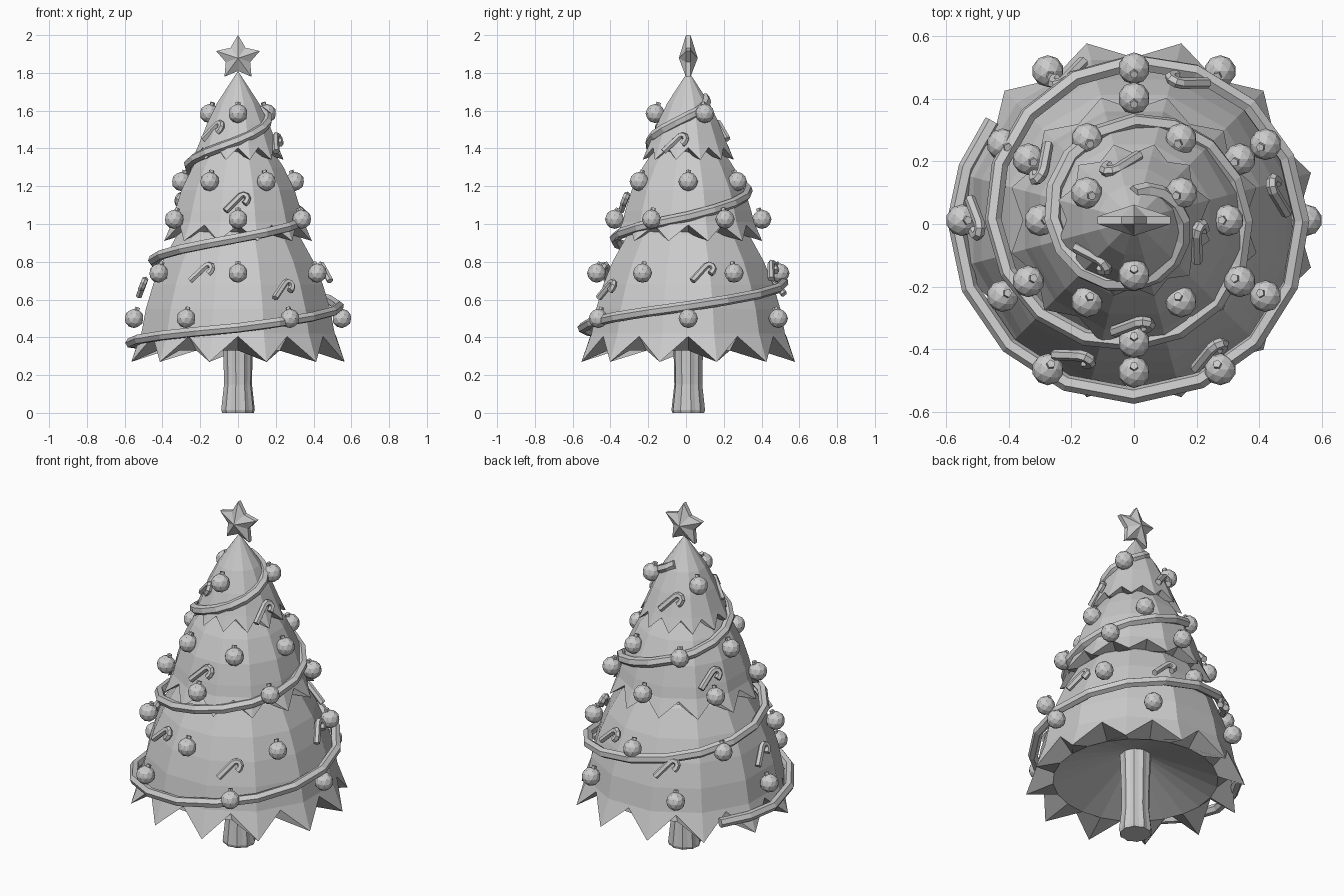
import bpy, bmesh
from math import sin, cos, pi, radians
from mathutils import Vector, Matrix

if "Cube" in bpy.data.objects:
    bpy.data.objects.remove(bpy.data.objects["Cube"])

CY = 0.012  # the whole tree sits slightly behind the origin


def add_mesh(name, bm):
    bmesh.ops.recalc_face_normals(bm, faces=bm.faces)
    me = bpy.data.meshes.new(name)
    bm.to_mesh(me)
    bm.free()
    ob = bpy.data.objects.new(name, me)
    bpy.context.collection.objects.link(ob)
    return ob


def loft(bm, rings):
    # bridge rings of points; a one-point ring becomes a tip
    vs = [[bm.verts.new(p) for p in r] for r in rings]
    for a, b in zip(vs, vs[1:]):
        n = max(len(a), len(b))
        for i in range(n):
            j = (i + 1) % n
            if len(a) == 1:
                bm.faces.new((a[0], b[j], b[i]))
            elif len(b) == 1:
                bm.faces.new((a[i], a[j], b[0]))
            else:
                bm.faces.new((a[i], a[j], b[j], b[i]))
    return vs


def ring(r_even, z_even, r_odd, z_odd, n=24, start=15):
    pts = []
    for i in range(n):
        r, z = (r_odd, z_odd) if i % 2 else (r_even, z_even)
        a = radians(start + i * 360 / n)
        pts.append((r * cos(a), r * sin(a) + CY, z))
    return pts


def tube(name, pts, radius):
    cu = bpy.data.curves.new(name, 'CURVE')
    cu.dimensions = '3D'
    cu.bevel_depth = radius
    cu.bevel_resolution = 1
    cu.use_fill_caps = True
    sp = cu.splines.new('POLY')
    sp.points.add(len(pts) - 1)
    for p, c in zip(sp.points, pts):
        p.co = (*c, 1)
    sp.use_smooth = False
    ob = bpy.data.objects.new(name, cu)
    bpy.context.collection.objects.link(ob)
    bpy.ops.object.select_all(action='DESELECT')
    ob.select_set(True)
    bpy.context.view_layer.objects.active = ob
    bpy.ops.object.convert(target='MESH')


# Foliage tiers: zigzag hem, folded underside, twelve-sided bell body
def tier(name, tip, peak, inner, centre_z, body):
    bm = bmesh.new()
    rings = [[(0, CY, centre_z)], ring(*inner, *inner), ring(*tip, *peak)]
    for r, z in body:
        rings.append([(0, CY, z)] if r == 0 else ring(r, z, r * cos(pi / 12), z))
    loft(bm, rings)
    return add_mesh(name, bm)


tier("lower_tier", (0.585, 0.27), (0.52, 0.405), (0.44, 0.33), 0.51,
     [(0.53, 0.42), (0.505, 0.55), (0.465, 0.68), (0.415, 0.8), (0.335, 0.94), (0.2, 1.08), (0, 1.15)])
tier("middle_tier", (0.405, 0.91), (0.355, 0.995), (0.30, 0.95), 1.05,
     [(0.36, 1.01), (0.345, 1.07), (0.31, 1.18), (0.25, 1.3), (0.19, 1.39), (0.1, 1.48), (0, 1.52)])
tier("upper_tier", (0.25, 1.34), (0.215, 1.405), (0.175, 1.37), 1.43,
     [(0.215, 1.42), (0.17, 1.53), (0.115, 1.64), (0, 1.81)])

# Trunk with shallow bark grooves
bm = bmesh.new()
vs = loft(bm, [ring(r, z, r * 0.92, z, 20, 9) for r, z in
               [(0.085, 0), (0.09, 0.015), (0.075, 0.15), (0.077, 0.26), (0.085, 0.5)]])
bm.faces.new(vs[0])
bm.faces.new(vs[-1])
add_mesh("trunk", bm)

# Star topper: ridged on both sides with a thin rim
bm = bmesh.new()


def star_ring(y):
    out = []
    for i in range(10):
        r = 0.068 if i % 2 else 0.122
        a = pi / 2 + i * pi / 5
        out.append((r * cos(a), y + CY, 1.878 + r * sin(a)))
    return out


loft(bm, [[(0, CY - 0.05, 1.878)], star_ring(-0.012), star_ring(0.012), [(0, CY + 0.05, 1.878)]])
add_mesh("star", bm)

# Baubles: (radius from trunk, height, count, first angle); caps lean inward
k = 0
for r, z, n, start in [(0.55, 0.5, 6, 0), (0.485, 0.74, 6, 30), (0.39, 1.025, 6, 30),
                       (0.30, 1.225, 6, 0), (0.175, 1.585, 3, 30)]:
    for i in range(n):
        a = radians(start + i * 360 / n)
        d = Vector((cos(a), sin(a), 0))
        c = d * r + Vector((0, CY, z))
        up = (Vector((0, 0, 1)) - d * 0.35).normalized()
        bm = bmesh.new()
        bmesh.ops.create_icosphere(bm, subdivisions=2, radius=0.051, matrix=Matrix.Translation(c))
        bmesh.ops.create_cone(bm, cap_ends=True, segments=5, radius1=0.014, radius2=0.014, depth=0.018,
                              matrix=Matrix.Translation(c + up * 0.053) @ up.to_track_quat('Z', 'Y').to_matrix().to_4x4())
        k += 1
        add_mesh(f"bauble_{k}", bm)

# Garland: rising spiral, keys are (angle, radius, height)
keys = [(145, 0.55, 0.36), (180, 0.57, 0.37), (270, 0.56, 0.45), (360, 0.535, 0.565),
        (450, 0.505, 0.69), (540, 0.45, 0.81), (630, 0.39, 0.925), (720, 0.355, 1.04),
        (810, 0.315, 1.18), (900, 0.26, 1.32), (990, 0.20, 1.44), (1080, 0.155, 1.57),
        (1170, 0.085, 1.67)]
pts = []
for (a0, r0, z0), (a1, r1, z1) in zip(keys, keys[1:]):
    steps = 4 if a1 - a0 > 50 else 2
    for s in range(steps):
        t = s / steps
        pts.append((a0 + (a1 - a0) * t, r0 + (r1 - r0) * t, z0 + (z1 - z0) * t))
pts.append(keys[-1])
tube("garland", [(r * cos(radians(a)), r * sin(radians(a)) + CY, z) for a, r, z in pts], 0.027)

# Candy canes lying against the tiers, leaning to the right
outline = [(0, -0.075), (0, 0.04)] + [(0.023 - 0.023 * cos(t * pi / 4), 0.04 + 0.023 * sin(t * pi / 4))
                                      for t in range(1, 5)] + [(0.046, 0.022)]
spots = [(-0.2, -0.42, 0.75), (0.46, 0.08, 0.75), (-0.2, 0.48, 0.68), (0.23, -0.42, 0.66),
         (-0.505, 0.03, 0.67), (0.18, 0.45, 0.76), (-0.015, -0.325, 1.12), (-0.285, 0.2, 1.12),
         (-0.135, -0.1, 1.5), (0.2, -0.065, 1.435), (-0.03, 0.19, 1.5)]
for n, (x, y, z) in enumerate(spots, 1):
    out = Vector((x, y - CY, 0)).normalized()
    u = Vector((-out.y, out.x, 0))
    v = Vector((0, 0, 0.92)) - out * 0.38
    lean = radians(42)
    pts = []
    for p, q in outline:
        pu, pv = p * cos(lean) + q * sin(lean), q * cos(lean) - p * sin(lean)
        pts.append(Vector((x, y, z)) + u * pu + v * pv)
    tube(f"candy_cane_{n}", pts, 0.018)
